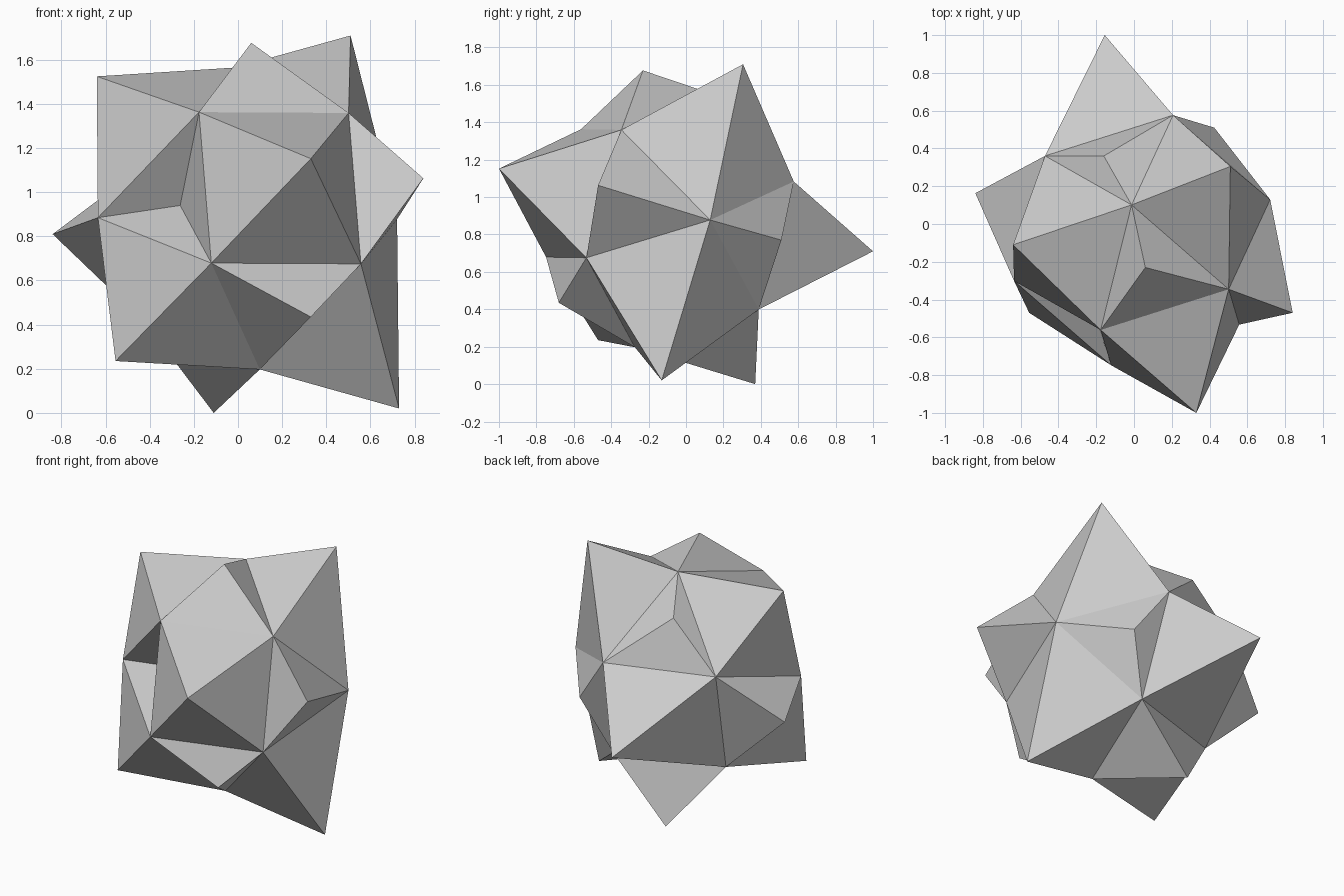
import bpy, bmesh
from itertools import product, combinations
from mathutils import Vector

if "Cube" in bpy.data.objects:
    bpy.data.objects.remove(bpy.data.objects["Cube"])

# Tilted frame of the core solid: centre and three perpendicular axes
centre = Vector((0.043, -0.086, 0.881))
e1 = Vector((0.618, 0.400, 0.676)).normalized()
e2 = Vector((-0.727, -0.026, 0.688))
e2 = (e2 - e1 * e2.dot(e1)).normalized()
e3 = e1.cross(e2)

# Peak of the irregular pyramid on each core face, keyed by face direction
peaks = {
    # square faces
    (1, 0, 0): (0.51, 0.305, 1.71),
    (-1, 0, 0): (-0.555, -0.47, 0.235),
    (0, 1, 0): (-0.64, -0.11, 1.525),
    (0, -1, 0): (0.73, -0.13, 0.02),
    (0, 0, 1): (0.33, -1.0, 1.152),
    (0, 0, -1): (-0.155, 1.0, 0.71),
    # triangular faces
    (1, 1, 1): (0.06, -0.23, 1.677),
    (1, 1, -1): (-0.16, 0.36, 1.395),
    (1, -1, 1): (0.84, -0.47, 1.063),
    (1, -1, -1): (0.425, 0.51, 0.77),
    (-1, 1, 1): (-0.262, -0.31, 0.94),
    (-1, -1, 1): (0.33, -0.68, 0.435),
    (-1, 1, -1): (-0.84, 0.163, 0.81),
    (-1, -1, -1): (-0.11, 0.37, 0.0),
}


def dot(a, b):
    return sum(p * q for p, q in zip(a, b))


bm = bmesh.new()

# Core cuboctahedron: 12 corners
corners = {}
for k in product((-1, 0, 1), repeat=3):
    if dot(k, k) == 2:
        co = centre + (e1 * k[0] + e2 * k[1] + e3 * k[2]) * 0.503
        corners[k] = bm.verts.new(co)

# Fan of triangles from every peak to the edges of its core face
for face, co in peaks.items():
    tip = bm.verts.new(co)
    ring = [c for c in corners if dot(c, face) == (1 if dot(face, face) == 1 else 2)]
    for a, b in combinations(ring, 2):
        if dot(a, b) == 1:
            bm.faces.new((tip, corners[a], corners[b]))

bmesh.ops.recalc_face_normals(bm, faces=bm.faces[:])
mesh = bpy.data.meshes.new("faceted_rock")
bm.to_mesh(mesh)
bm.free()
bpy.context.collection.objects.link(bpy.data.objects.new("faceted_rock", mesh))
